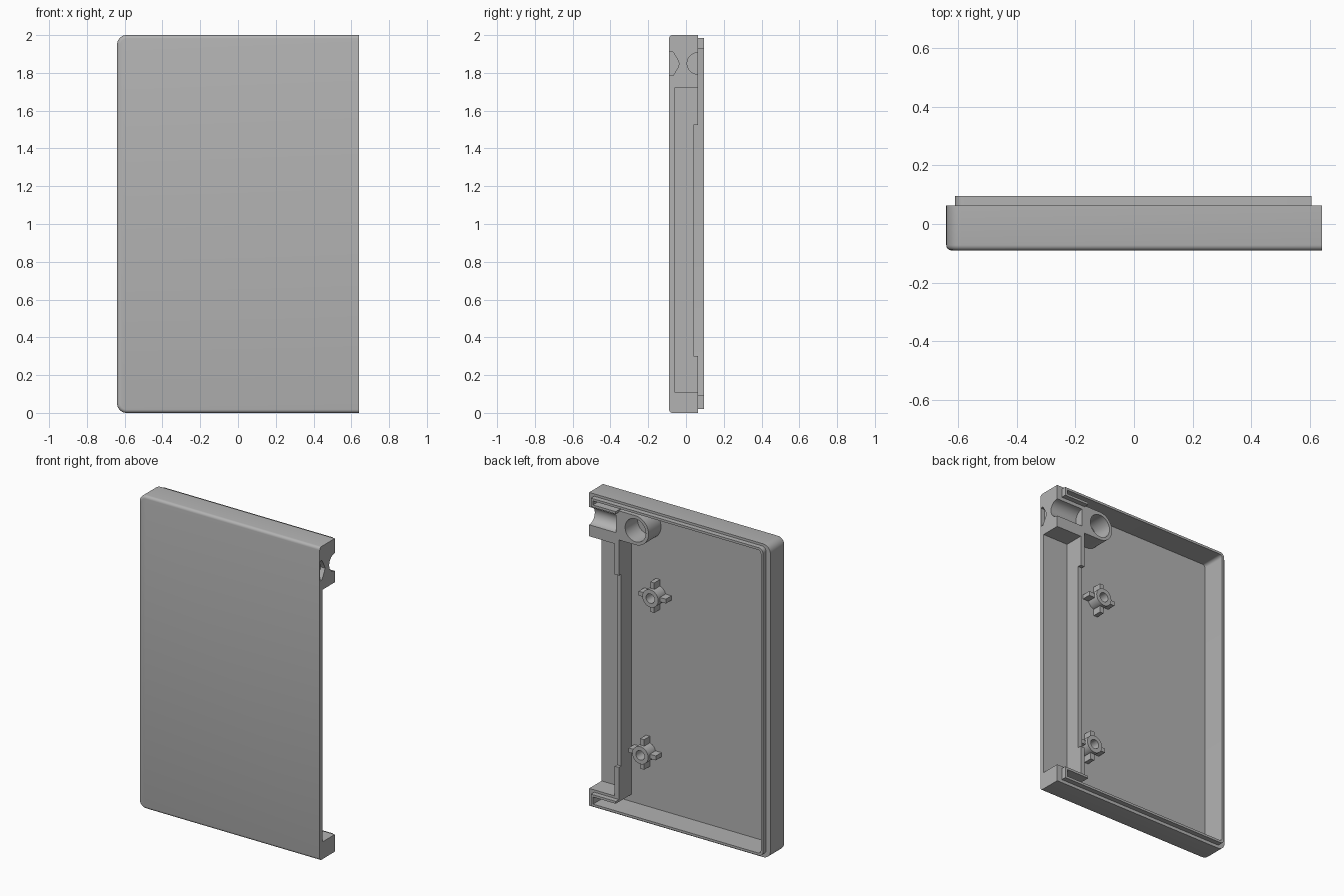
import bpy, bmesh, math

cube = bpy.data.objects.get("Cube")
if cube:
    bpy.data.objects.remove(cube, do_unlink=True)

grey = bpy.data.materials.new("plain grey")
grey.use_nodes = True
grey.diffuse_color = (0.45, 0.45, 0.45, 1)
grey.node_tree.nodes["Principled BSDF"].inputs["Base Color"].default_value = grey.diffuse_color

FRONT, FLOOR, RIM, LIP_TOP = -0.09, -0.062, 0.063, 0.095
OPEN = 0.64


def prism(name, pts, lo, hi, axis="y", fillet=0):
    """Extrude an outline along y (outline in x, z) or along x (outline in y, z)."""
    bm = bmesh.new()
    place = (lambda a, b, t: (a, t, b)) if axis == "y" else (lambda a, b, t: (t, a, b))
    base = bm.faces.new([bm.verts.new(place(a, b, lo)) for a, b in pts])
    top = bmesh.ops.extrude_face_region(bm, geom=[base])["geom"]
    shift = (0, hi - lo, 0) if axis == "y" else (hi - lo, 0, 0)
    bmesh.ops.translate(bm, vec=shift, verts=[g for g in top if isinstance(g, bmesh.types.BMVert)])
    bmesh.ops.recalc_face_normals(bm, faces=bm.faces)
    if fillet:
        # round the front rim except along the open side
        edges = [e for e in bm.edges
                 if all(abs(v.co.y - lo) < 1e-5 for v in e.verts)
                 and not all(v.co.x > OPEN - 1e-4 for v in e.verts)]
        bmesh.ops.bevel(bm, geom=edges, offset=fillet, segments=4, profile=0.5, affect="EDGES")
    mesh = bpy.data.meshes.new(name)
    bm.to_mesh(mesh)
    bm.free()
    mesh.materials.append(grey)
    obj = bpy.data.objects.new(name, mesh)
    bpy.context.collection.objects.link(obj)
    return obj


def rect(x0, x1, z0, z1):
    return [(x0, z0), (x1, z0), (x1, z1), (x0, z1)]


def arc(cx, cz, r, a0, a1, n):
    return [(cx + r * math.cos(math.radians(a0 + (a1 - a0) * i / n)),
             cz + r * math.sin(math.radians(a0 + (a1 - a0) * i / n))) for i in range(n + 1)]


def circle(cx, cz, r, n=40):
    return arc(cx, cz, r, 0, 360, n)[:-1]


def tray_outline(x0, x1, z0, z1, r):
    """Rectangle with its two closed-side corners rounded."""
    return ([(x1, z0), (x1, z1)] + arc(x0 + r, z1 - r, r, 90, 180, 8)
            + arc(x0 + r, z0 + r, r, 180, 270, 8))


def cut(obj, *cutters):
    bpy.context.view_layer.objects.active = obj
    for c in cutters:
        c.hide_render = True
        mod = obj.modifiers.new("cut", "BOOLEAN")
        mod.operation, mod.solver, mod.object = "DIFFERENCE", "EXACT", c
        bpy.ops.object.modifier_apply(modifier=mod.name)
        bpy.data.objects.remove(c, do_unlink=True)


def smooth(obj):
    bpy.ops.object.select_all(action="DESELECT")
    obj.select_set(True)
    bpy.context.view_layer.objects.active = obj
    bpy.ops.object.shade_smooth_by_angle(angle=math.radians(35))


# Inside space: main bay with thin slots running to the open side
def cavity():
    outline = [(0.59, 0.035), (0.59, 0.08), (0.43, 0.08), (0.43, 1.945), (0.59, 1.945), (0.59, 1.97)]
    outline += arc(-0.575, 1.95, 0.02, 90, 180, 5) + arc(-0.575, 0.055, 0.02, 180, 270, 5)
    return prism("cavity_cutter", outline, FLOOR, 0.15)


# Tray shell
shell = prism("tray_shell", tray_outline(-0.64, OPEN, 0, 2, 0.05), FRONT, RIM, fillet=0.018)
cut(shell,
    cavity(),
    prism("side_pocket_cutter", rect(0.46, 0.7, 0.11, 1.72), FLOOR, 0.15),
    prism("wall_step_cutter", rect(0.41, 0.5, 0.30, 1.525), 0.04, 0.15),
    prism("cable_channel_cutter", circle(RIM, 1.85, 0.057), 0.45, 0.7, axis="x"),
    prism("side_recess_cutter",
          [(-0.087, 1.785), (-0.068, 1.785), (-0.042, 1.83), (-0.036, 1.848),
           (-0.042, 1.866), (-0.068, 1.91), (-0.087, 1.91)], 0.61, 0.7, axis="x"))
smooth(shell)

# Raised lip around the rim
lip = prism("rim_lip", tray_outline(-0.61, 0.605, 0.02, 1.985, 0.03), RIM, LIP_TOP)
cut(lip, cavity(), prism("lip_gap_cutter", rect(0.42, 0.7, 0.095, 1.93), 0, 0.15))
smooth(lip)

# Large tube joined to the side wall
TUBE_X, TUBE_Z, TUBE_R = 0.313, 1.845, 0.093
tube = prism("cable_tube",
             [(0.44, TUBE_Z - TUBE_R), (0.44, TUBE_Z + TUBE_R)]
             + arc(TUBE_X, TUBE_Z, TUBE_R, 90, 270, 24), FLOOR - 0.01, RIM)
cut(tube, prism("tube_hole_cutter", circle(TUBE_X, TUBE_Z, 0.073), FLOOR, 0.15))
smooth(tube)

# Screw posts with four bracing ribs each
for label, x, z in (("upper", 0.242, 1.41), ("lower", 0.313, 0.39)):
    post = prism(label + "_screw_post", circle(x, z, 0.056, 32), FLOOR - 0.01, 0.015)
    cut(post, prism("post_hole_cutter", circle(x, z, 0.03, 24), FLOOR, 0.15))
    smooth(post)
    for side, dx, dz in (("left", 1, 0), ("right", -1, 0), ("top", 0, 1), ("bottom", 0, -1)):
        cx, cz = x + dx * 0.07, z + dz * 0.07
        w, h = (0.026, 0.014) if dx else (0.014, 0.026)
        prism(f"{label}_post_{side}_rib", rect(cx - w, cx + w, cz - h, cz + h), FLOOR - 0.01, -0.005)
